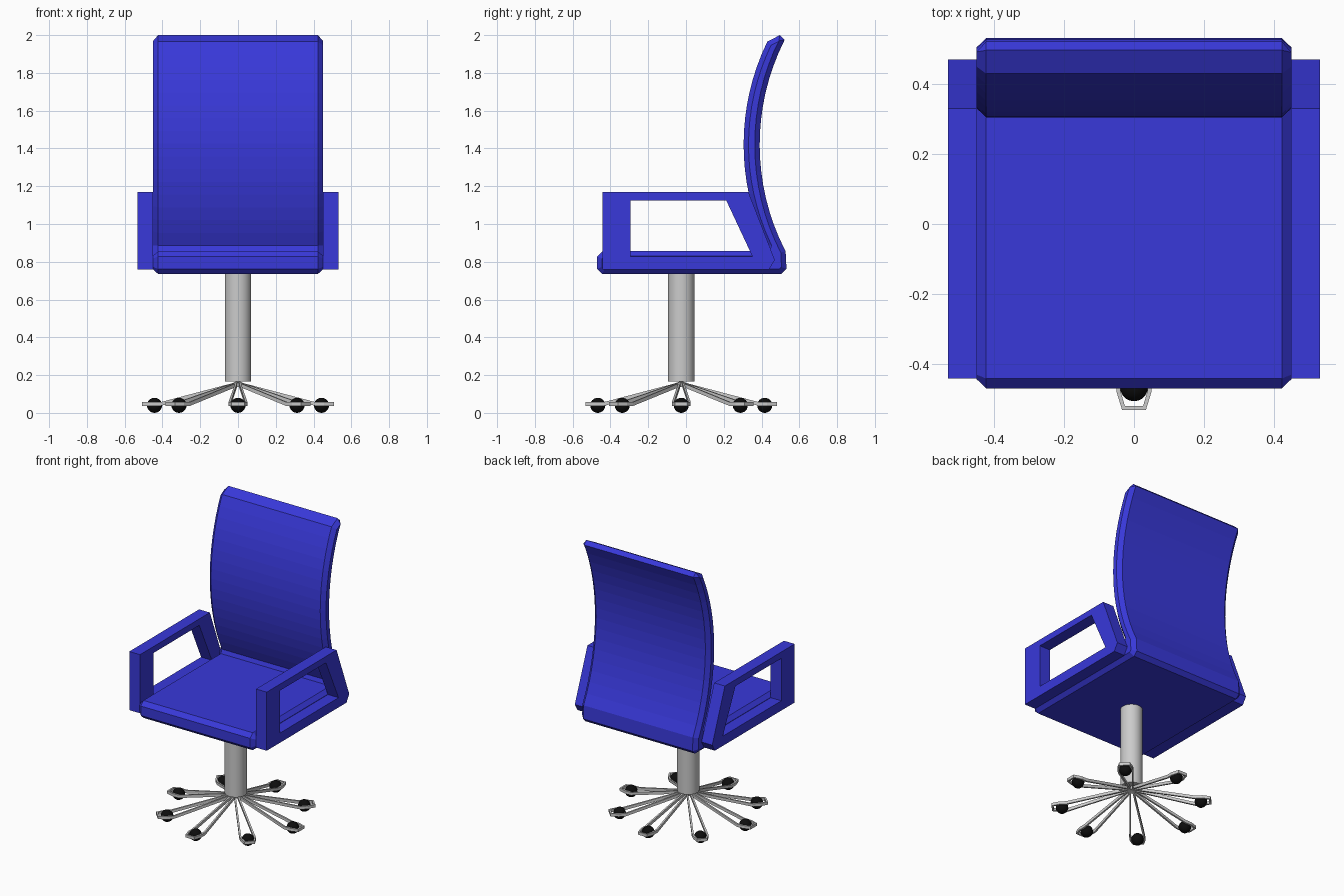
import bpy, bmesh
from math import sin, cos, pi, sqrt
from mathutils import Vector, Matrix

if "Cube" in bpy.data.objects:
    bpy.data.objects.remove(bpy.data.objects["Cube"])


def material(name, color):
    m = bpy.data.materials.new(name)
    m.diffuse_color = color
    m.use_nodes = True
    m.node_tree.nodes["Principled BSDF"].inputs["Base Color"].default_value = m.diffuse_color
    return m


blue = material("blue_fabric", (0.04, 0.04, 0.70, 1))
black = material("black_rubber", (0.004, 0.004, 0.004, 1))
CY = -0.025  # y of the pedestal axis


def finish(bm, name, mat=None):
    bmesh.ops.recalc_face_normals(bm, faces=bm.faces)
    me = bpy.data.meshes.new(name)
    bm.to_mesh(me)
    bm.free()
    ob = bpy.data.objects.new(name, me)
    bpy.context.collection.objects.link(ob)
    if mat:
        me.materials.append(mat)
    return ob


def frame(name, outer, inner, thick, mat=None, matrix=Matrix()):
    """Closed frame between two outlines, thickened along a vector."""
    bm = bmesh.new()
    loops = [[bm.verts.new(Vector(p) + o) for p in pts]
             for o in (Vector(), Vector(thick)) for pts in (outer, inner)]
    o0, i0, o1, i1 = loops
    n = len(outer)
    for k in range(n):
        j = (k + 1) % n
        for a, b in ((o0, i0), (i0, i1), (i1, o1), (o1, o0)):
            bm.faces.new((a[k], a[j], b[j], b[k]))
    bm.transform(matrix)
    return finish(bm, name, mat)


# Seat and curved backrest: one side profile with chamfered rims
def arc(y0, radius, z):
    return y0 + radius - sqrt(radius ** 2 - (z - 1.42) ** 2)


N = 16
front = [(arc(0.305, 1.25, z), z) for z in (0.885 + 1.08 * i / N for i in range(N + 1))]
back = [(arc(0.39, 1.23, z), z) for z in (1.975 - 1.12 * i / N for i in range(N + 1))]
profile = ([(-0.442, 0.735), (-0.47, 0.762), (-0.47, 0.828), (-0.442, 0.857), (0.415, 0.857)]
           + front + [(0.497, 2.0)] + back + [(0.532, 0.762), (0.505, 0.735)])
bm = bmesh.new()
caps = [[bm.verts.new((x, y, z)) for y, z in profile] for x in (-0.423, 0.423)]
left, right = caps
for k in range(len(profile)):
    j = (k + 1) % len(profile)
    bm.faces.new((left[k], left[j], right[j], right[k]))
ends = [bm.faces.new(left), bm.faces.new(right)]
bmesh.ops.recalc_face_normals(bm, faces=bm.faces)
for f in ends:
    bmesh.ops.inset_region(bm, faces=[f], thickness=0.026, depth=0.027, use_even_offset=True)
finish(bm, "seat_and_back", blue)

# Armrests
outer = [(-0.442, 0.76), (0.44, 0.76), (0.47, 0.81), (0.33, 1.17), (-0.442, 1.17)]
inner = [(-0.295, 0.828), (0.335, 0.828), (0.352, 0.828), (0.213, 1.125), (-0.295, 1.125)]
for side, s in (("left", -1), ("right", 1)):
    frame(side + "_armrest", [(s * 0.449, y, z) for y, z in outer],
          [(s * 0.449, y, z) for y, z in inner], (s * 0.083, 0, 0), blue)

# Pedestal column
bpy.ops.mesh.primitive_cylinder_add(vertices=32, radius=0.07, depth=0.58,
                                    location=(0, CY, 0.455))
bpy.context.object.name = "column"
bpy.ops.object.shade_smooth_by_angle()


# Eight forked legs with ball casters
def leg_z(r):
    return 0.037 + 0.108 * max(0, 1 - r / 0.41)


def outline(pts):
    full = pts + [(r, -w) for r, w in reversed(pts)]
    return [(r, w, leg_z(r)) for r, w in full]


leg_out = outline([(0.0, 0.013), (0.41, 0.05), (0.455, 0.05), (0.507, 0.034)])
leg_in = outline([(0.03, 0.005), (0.41, 0.038), (0.455, 0.038), (0.496, 0.026)])
for i in range(8):
    a = i * pi / 4
    m = Matrix.Translation((0, CY, 0)) @ Matrix.Rotation(a, 4, 'Z')
    frame(f"leg_{i + 1}", leg_out, leg_in, (0, 0, 0.02), None, m)
    bpy.ops.mesh.primitive_uv_sphere_add(segments=20, ring_count=12, radius=0.04,
                                         location=(0.442 * cos(a), CY + 0.442 * sin(a), 0.04))
    ball = bpy.context.object
    ball.name = f"caster_{i + 1}"
    ball.data.materials.append(black)
    bpy.ops.object.shade_smooth_by_angle()
